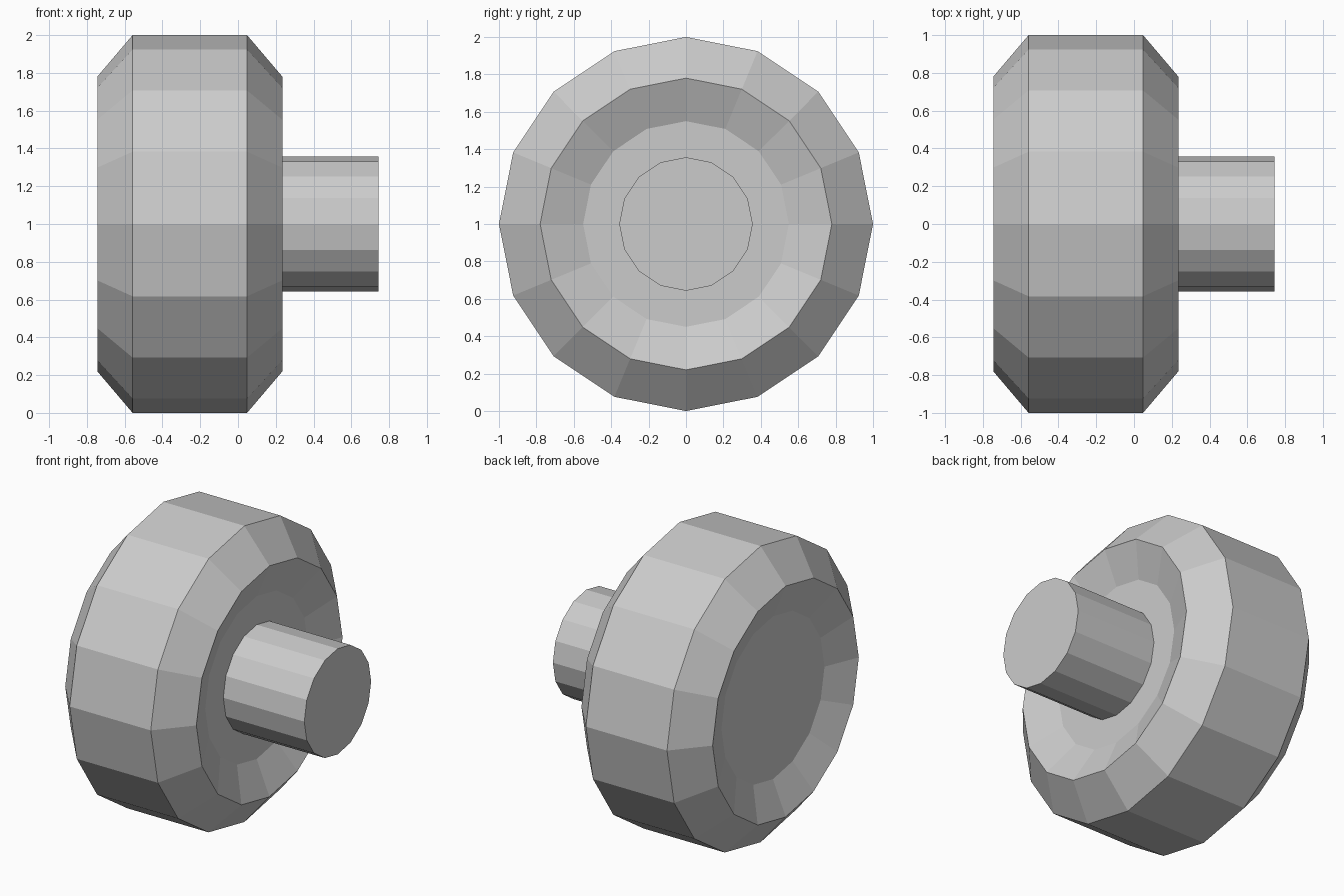
import bpy
import bmesh
import math

SIDES = 16

cube = bpy.data.objects.get("Cube")
if cube:
    bpy.data.objects.remove(cube, do_unlink=True)

grey = bpy.data.materials.new("plain grey")
grey.use_nodes = True
grey.diffuse_color = (0.6, 0.6, 0.6, 1)
grey.node_tree.nodes["Principled BSDF"].inputs["Base Color"].default_value = (0.6, 0.6, 0.6, 1)


def lathe(name, profile):
    """Turn (x, radius) points around the x axis and close both ends."""
    bm = bmesh.new()
    rings = []
    for x, radius in profile:
        angles = [math.tau * i / SIDES for i in range(SIDES)]
        rings.append([bm.verts.new((x, radius * math.sin(a), radius * math.cos(a)))
                      for a in angles])
    for a, b in zip(rings, rings[1:]):
        for i in range(SIDES):
            j = (i + 1) % SIDES
            bm.faces.new((a[i], a[j], b[j], b[i]))
    bm.faces.new(rings[0])
    bm.faces.new(rings[-1])
    bmesh.ops.recalc_face_normals(bm, faces=bm.faces)
    mesh = bpy.data.meshes.new(name)
    bm.to_mesh(mesh)
    bm.free()
    mesh.materials.append(grey)
    obj = bpy.data.objects.new(name, mesh)
    obj.location.z = 1
    bpy.context.collection.objects.link(obj)
    return obj


# Wheel: bevelled tread with a shallow dished hub, mirrored about its middle
middle = -0.255
half = [(0.395, 0.55), (0.49, 0.78), (0.303, 1.0)]
wheel_profile = [(middle - x, r) for x, r in half]
wheel_profile += [(middle + x, r) for x, r in reversed(half)]
lathe("wheel", wheel_profile)

# Axle stub standing out of the hub
lathe("axle", [(0.13, 0.357), (0.745, 0.357)])
